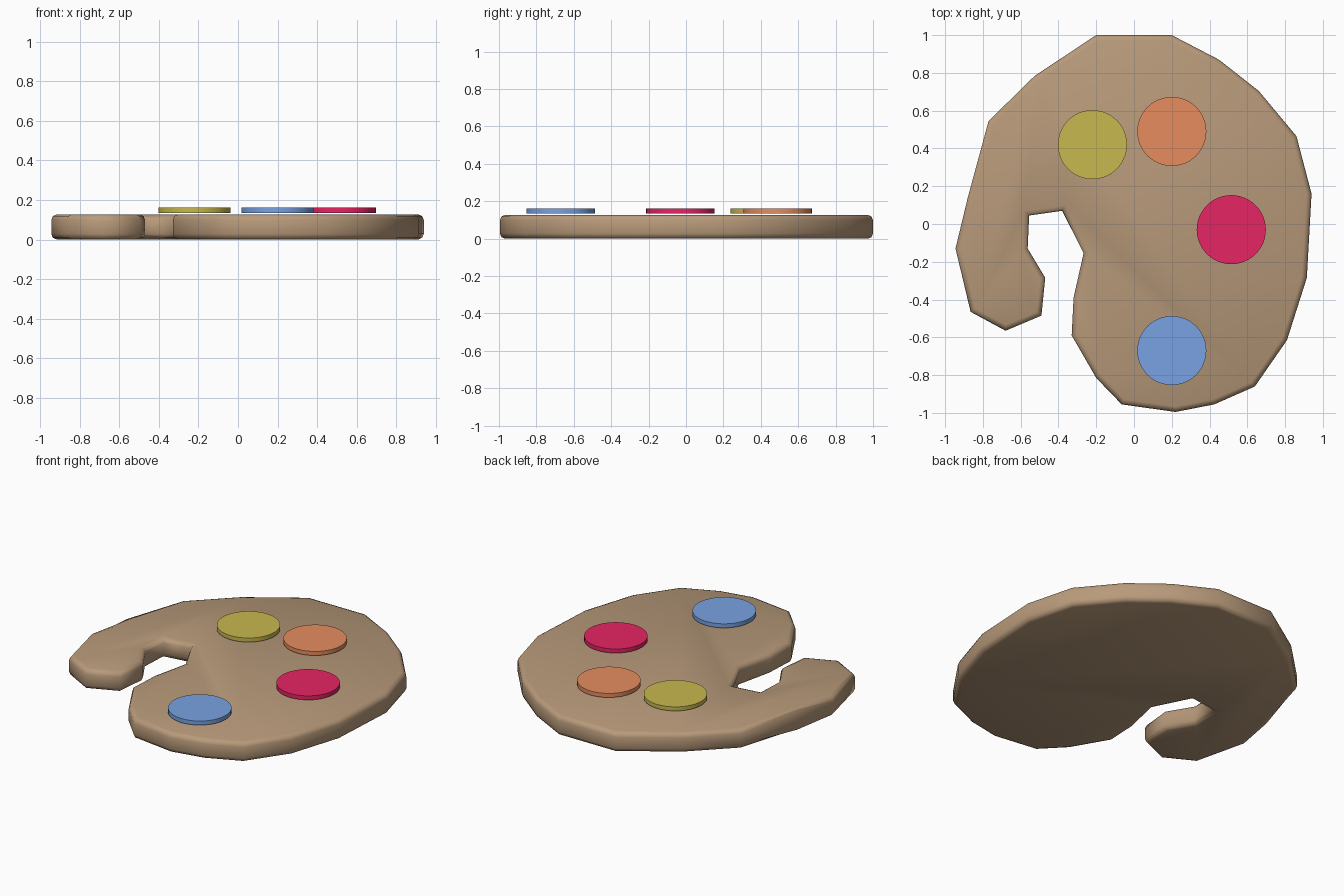
import bpy, bmesh, math

if "Cube" in bpy.data.objects:
    bpy.data.objects.remove(bpy.data.objects["Cube"])

TOP = 0.127      # board thickness
EDGE = 0.028     # rounded rim size


def material(name, rgb):
    m = bpy.data.materials.new(name)
    m.diffuse_color = (*rgb, 1.0)
    m.use_nodes = True
    m.node_tree.nodes["Principled BSDF"].inputs["Base Color"].default_value = m.diffuse_color
    return m


def add_object(name, bm, mat):
    bmesh.ops.recalc_face_normals(bm, faces=bm.faces[:])
    for f in bm.faces:
        f.smooth = True
    me = bpy.data.meshes.new(name)
    bm.to_mesh(me)
    bm.free()
    me.materials.append(mat)
    ob = bpy.data.objects.new(name, me)
    bpy.context.collection.objects.link(ob)
    return ob


# Board outline with the thumb notch on the left, clockwise from the back
OUTLINE = [
    (-0.20, 1.00), (0.20, 1.00), (0.45, 0.87), (0.66, 0.705), (0.86, 0.465),
    (0.94, 0.16), (0.915, -0.285), (0.81, -0.615), (0.64, -0.86),
    (0.425, -0.955), (0.22, -0.995), (-0.065, -0.955), (-0.20, -0.815),
    (-0.33, -0.59), (-0.32, -0.39), (-0.267, -0.155), (-0.38, 0.07),
    (-0.555, 0.045), (-0.563, -0.13), (-0.47, -0.285), (-0.49, -0.485),
    (-0.68, -0.565), (-0.865, -0.465), (-0.945, -0.13), (-0.88, 0.14),
    (-0.77, 0.545), (-0.525, 0.785),
]

# Board: extruded outline with rounded top and bottom rims
bm = bmesh.new()
base = bm.faces.new([bm.verts.new((x, y, 0)) for x, y in OUTLINE])
ext = bmesh.ops.extrude_face_region(bm, geom=[base], use_keep_orig=True)
for v in ext["geom"]:
    if isinstance(v, bmesh.types.BMVert):
        v.co.z = TOP
rims = [e for e in bm.edges if abs(e.verts[0].co.z - e.verts[1].co.z) < 1e-5]
bmesh.ops.bevel(bm, geom=rims, offset=EDGE, segments=2, profile=0.5,
                affect='EDGES')
add_object("palette_board", bm, material("light wood", (0.479, 0.323, 0.195)))

# Paint dabs: thin round discs just above the board
DABS = [
    ("yellow", (-0.22, 0.42), (0.578, 0.479, 0.080)),
    ("orange", (0.20, 0.49), (0.791, 0.262, 0.114)),
    ("crimson", (0.515, -0.03), (0.791, 0.018, 0.127)),
    ("blue", (0.20, -0.67), (0.188, 0.361, 0.761)),
]
for name, (x, y), rgb in DABS:
    bm = bmesh.new()
    bmesh.ops.create_cone(bm, cap_ends=True, segments=48, radius1=0.183,
                          radius2=0.183, depth=0.026)
    ob = add_object(name + "_paint_dab", bm, material(name + " paint", rgb))
    ob.location = (x, y, 0.148)
    bpy.context.view_layer.objects.active = ob
    ob.select_set(True)
    bpy.ops.object.shade_smooth_by_angle(angle=math.radians(40))
    ob.select_set(False)
